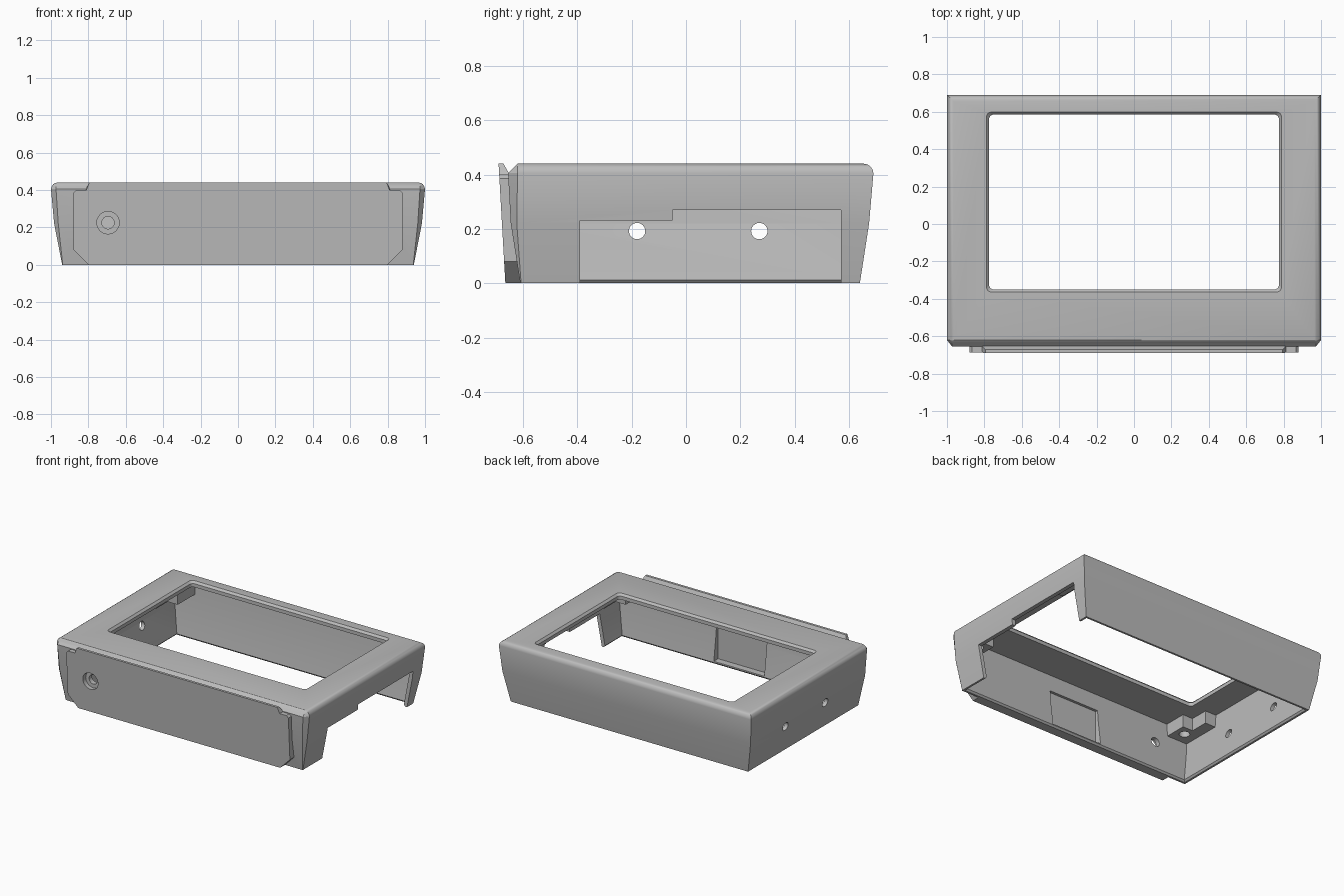
import bpy, bmesh, math
from mathutils import Matrix

if "Cube" in bpy.data.objects:
    bpy.data.objects.remove(bpy.data.objects["Cube"])

grey = bpy.data.materials.new("grey plastic")
grey.diffuse_color = (0.5, 0.5, 0.5, 1)
grey.use_nodes = True
grey.node_tree.nodes["Principled BSDF"].inputs["Base Color"].default_value = grey.diffuse_color


def make(name, bm):
    bmesh.ops.recalc_face_normals(bm, faces=bm.faces[:])
    me = bpy.data.meshes.new(name)
    bm.to_mesh(me)
    bm.free()
    ob = bpy.data.objects.new(name, me)
    me.materials.append(grey)
    bpy.context.collection.objects.link(ob)
    return ob


def loft(name, rings):
    """Closed solid through rings of equal point count."""
    bm = bmesh.new()
    vs = [[bm.verts.new(p) for p in r] for r in rings]
    n = len(vs[0])
    for a, b in zip(vs, vs[1:]):
        for i in range(n):
            j = (i + 1) % n
            bm.faces.new((a[i], a[j], b[j], b[i]))
    bm.faces.new(vs[0][::-1])
    bm.faces.new(vs[-1])
    return make(name, bm)


def box(name, x0, x1, y0, y1, z0, z1):
    return loft(name, [[(x0, y0, z), (x1, y0, z), (x1, y1, z), (x0, y1, z)]
                       for z in (z0, z1)])


def cylinder(name, r, depth, centre, axis):
    bm = bmesh.new()
    rot = {'X': Matrix.Rotation(math.pi / 2, 4, 'Y'),
           'Y': Matrix.Rotation(math.pi / 2, 4, 'X'), 'Z': Matrix()}[axis]
    bmesh.ops.create_cone(bm, cap_ends=True, segments=32, radius1=r, radius2=r,
                          depth=depth, matrix=Matrix.Translation(centre) @ rot)
    return make(name, bm)


def boolean(target, tool, op='DIFFERENCE'):
    m = target.modifiers.new("bool", 'BOOLEAN')
    m.operation, m.object, m.solver = op, tool, 'EXACT'
    bpy.context.view_layer.objects.active = target
    bpy.ops.object.modifier_apply(modifier=m.name)
    bpy.data.objects.remove(tool)


def shell_ring(z, hx, yb, yf, cx, yc):
    half = [(hx - cx, yf), (hx, yc), (hx, yb)]
    return [(x, y, z) for x, y in half] + [(-x, y, z) for x, y in half[::-1]]


# Outer body: flared walls, rounded top edges, chamfered front corners
housing = loft("housing", [shell_ring(*r) for r in (
    (0.0, 0.94, 0.64, -0.61, 0.003, -0.607),
    (0.22, 0.983, 0.674, -0.645, 0.022, -0.623),
    (0.405, 1.0, 0.69, -0.655, 0.027, -0.62),
    (0.418, 0.997, 0.687, -0.642, 0.025, -0.62),
    (0.43, 0.989, 0.679, -0.63, 0.015, -0.62),
    (0.437, 0.978, 0.668, -0.623, 0.005, -0.619),
    (0.44, 0.965, 0.655, -0.62, 0.003, -0.618))])

# Raised front panel with clipped corners, plus the lip along its top


def front_y(z):
    return -0.665 - 0.0568 * z


half = [(0.80, 0.0), (0.88, 0.08), (0.88, 0.385), (0.865, 0.40)]
outline = half + [(-x, z) for x, z in half[::-1]]
panel = loft("front_panel", [[(x, front_y(z), z) for x, z in outline],
                             [(x, -0.60, z) for x, z in outline]])
boolean(housing, panel, 'UNION')
lip = loft("front_lip", [
    [(s * 0.815, front_y(0.39), 0.39), (s * 0.815, -0.64, 0.39),
     (s * 0.812, -0.652, 0.405), (s * 0.795, -0.672, 0.44),
     (s * 0.795, front_y(0.44), 0.44)] for s in (-1, 1)])
boolean(housing, lip, 'UNION')

# Hollow inside, open at the bottom with a small inner chamfer
boolean(housing, loft("cavity", [
    [(-hx, yf, z), (hx, yf, z), (hx, yb, z), (-hx, yb, z)]
    for z, hx, yb, yf in ((-0.01, 0.935, 0.635, -0.605), (0.012, 0.915, 0.615, -0.585),
                          (0.22, 0.955, 0.648, -0.613), (0.40, 0.968, 0.66, -0.622))]))


# Screen window with rounded corners and a bevelled rim
def window_ring(z, grow, r=0.025):
    x, y0, y1 = 0.775 + grow, -0.35 - grow, 0.585 + grow
    pts = []
    for k, (cx, cy) in enumerate(((x - r, y1 - r), (r - x, y1 - r),
                                  (r - x, y0 + r), (x - r, y0 + r))):
        for i in range(6):
            a = math.pi / 2 * (k + i / 5)
            pts.append((cx + r * math.cos(a), cy + r * math.sin(a), z))
    return pts


boolean(housing, loft("window", [window_ring(0.36, 0), window_ring(0.425, 0),
                                 window_ring(0.442, 0.015), window_ring(0.46, 0.015)]))

# Stepped opening in the right wall
side = [(-0.39, -0.1), (-0.39, 0.23), (-0.05, 0.23), (-0.05, 0.27), (0.57, 0.27), (0.57, -0.1)]
boolean(housing, loft("side_opening", [[(x, y, z) for y, z in side] for x in (0.85, 1.1)]))

# Shallow recess inside the front wall
boolean(housing, box("front_recess", -0.21, 0.19, -0.635, -0.5, 0.02, 0.28))

# Two screw holes in the left wall
for y in (-0.18, 0.27):
    boolean(housing, cylinder("side_hole", 0.03, 0.3, (-0.95, y, 0.192), 'X'))

# Counterbored socket hole in the front panel
boolean(housing, cylinder("socket_bore", 0.06, 0.1, (-0.695, -0.695, 0.225), 'Y'))
boolean(housing, cylinder("socket_hole", 0.033, 0.3, (-0.695, -0.62, 0.225), 'Y'))

# Screw bosses in the inner corners, each with a blind hole underneath
for sx in (-1, 1):
    for sy, wall in ((-1, 0.63), (1, 0.665)):
        a, b = sorted((sx * 0.80, sx * 0.975))
        c, d = sorted((sy * wall, sy * 0.46))
        boss = box("corner_boss", a, b, c, d, 0.31, 0.41)
        a, b = sorted((sx * 0.88, sx * 0.975))
        c, d = sorted((sy * (wall - 0.02), sy * 0.33))
        boolean(boss, box("boss_arm", a, b, c, d, 0.31, 0.41), 'UNION')
        boolean(boss, cylinder("boss_hole", 0.035, 0.14, (sx * 0.87, sy * 0.53, 0.31), 'Z'))

# Smooth the rounded edges, keep the rest crisp
for ob in bpy.context.scene.objects:
    ob.select_set(True)
bpy.context.view_layer.objects.active = housing
bpy.ops.object.shade_smooth_by_angle(angle=math.radians(28))
